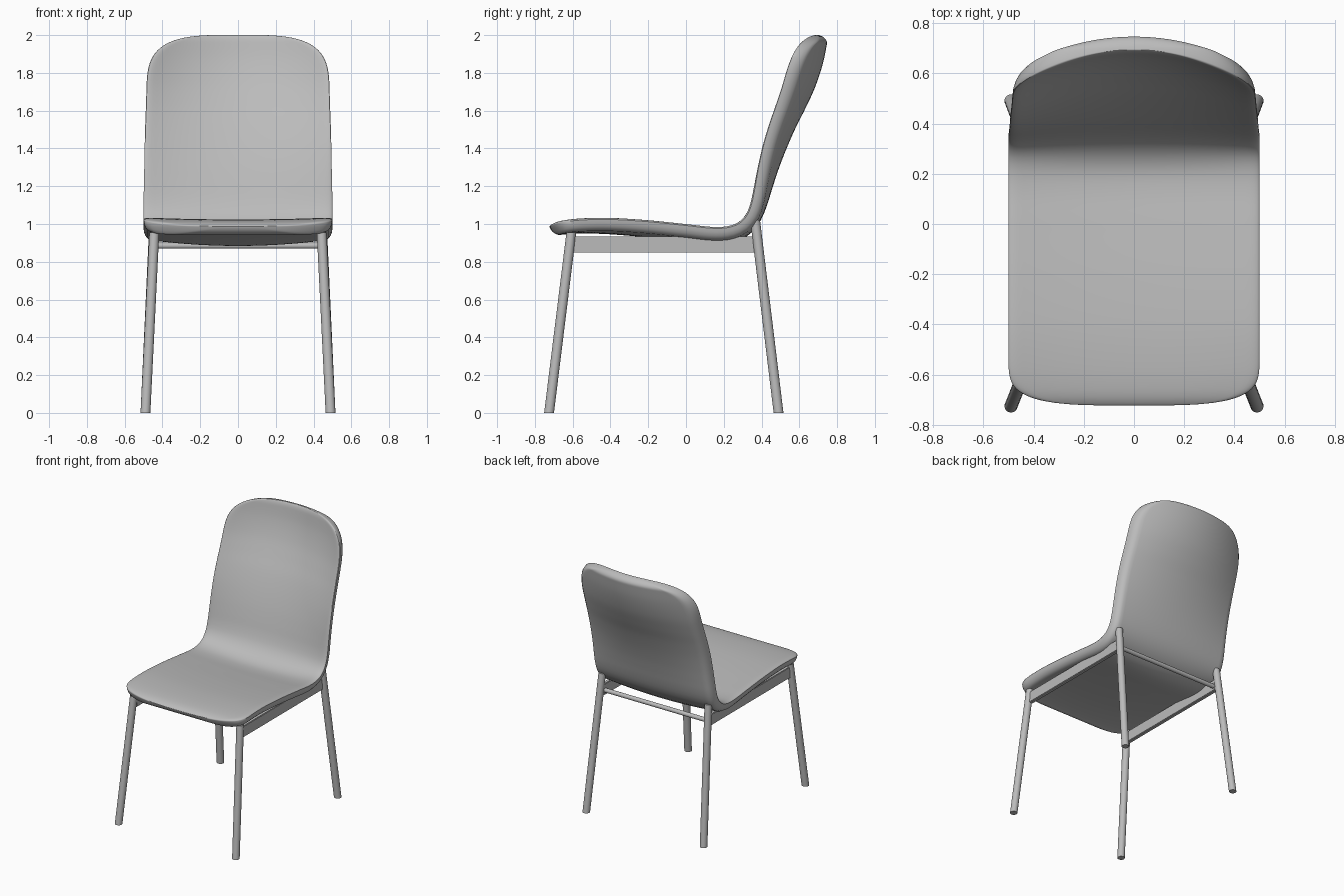
import bpy, bmesh, math
from mathutils import Vector

cube = bpy.data.objects.get("Cube")
if cube:
    bpy.data.objects.remove(cube)

grey = bpy.data.materials.new("plain grey")
grey.use_nodes = True
COLOUR = (0.5, 0.5, 0.5, 1)
grey.diffuse_color = COLOUR
grey.node_tree.nodes["Principled BSDF"].inputs["Base Color"].default_value = COLOUR


def finish(name, bm):
    bmesh.ops.remove_doubles(bm, verts=bm.verts, dist=1e-5)
    bmesh.ops.recalc_face_normals(bm, faces=bm.faces)
    mesh = bpy.data.meshes.new(name)
    bm.to_mesh(mesh)
    bm.free()
    mesh.materials.append(grey)
    obj = bpy.data.objects.new(name, mesh)
    bpy.context.collection.objects.link(obj)
    bpy.ops.object.select_all(action='DESELECT')
    obj.select_set(True)
    bpy.context.view_layer.objects.active = obj
    bpy.ops.object.shade_smooth_by_angle(angle=math.radians(40))


# Side profile of the seat edge: y, z, backward bulge, downward dish, half width
PROFILE = [Vector(p) for p in (
    (-.726, .995, 0, 0, .5), (-.66, 1.018, 0, .004, .5), (-.55, 1.031, 0, .008, .5),
    (-.4, 1.034, 0, .012, .5), (-.2, 1.022, 0, .015, .5), (0, 1.002, 0, .018, .5),
    (.13, .988, 0, .02, .5), (.215, .99, 0, .02, .5), (.278, 1.012, .005, .012, .5),
    (.32, 1.06, .015, .004, .5), (.343, 1.13, .025, 0, .5), (.358, 1.21, .035, 0, .498),
    (.376, 1.31, .05, 0, .496), (.4, 1.42, .068, 0, .494), (.431, 1.53, .085, 0, .491),
    (.466, 1.64, .105, 0, .487), (.499, 1.75, .122, 0, .484), (.525, 1.87, .135, 0, .482),
    (.546, 2.003, .14, 0, .48))]


def catmull(a, b, c, d, t):
    return (b * 2 + (c - a) * t + (a * 2 - b * 5 + c * 4 - d) * t ** 2
            + (b * 3 - a - c * 3 + d) * t ** 3) / 2


def dense_path(points, steps=40):
    ext = [points[0] * 2 - points[1]] + points + [points[-1] * 2 - points[-2]]
    path = [catmull(*ext[i:i + 4], k / steps)
            for i in range(len(points) - 1) for k in range(steps)]
    return path + [points[-1]]


PATH = dense_path(PROFILE)
LENGTHS = [0.0]
for p, q in zip(PATH, PATH[1:]):
    LENGTHS.append(LENGTHS[-1] + math.hypot(q[0] - p[0], q[1] - p[1]))
TOTAL = LENGTHS[-1]


def sample(s):
    i = next((k for k in range(1, len(LENGTHS)) if LENGTHS[k] >= s), len(LENGTHS) - 1)
    f = (s - LENGTHS[i - 1]) / (LENGTHS[i] - LENGTHS[i - 1])
    a, b = PATH[i - 1], PATH[i]
    tangent = Vector((b[0] - a[0], b[1] - a[1])).normalized()
    return a.lerp(b, f), tangent


def rounded(d, radius, power):
    t = max(0.0, min(1.0, d / radius))
    return max(0.0, 1 - (1 - t) ** power) ** (1 / power)


def seat_and_back(thickness=.068, crown=.01, rows=120, cols=32):
    """One curved shell: gently crowned front face and a full, rounded rim."""
    bm = bmesh.new()
    rings = []
    n = 2 * cols
    for i in range(rows + 1):
        s = TOTAL * (.5 - .5 * math.cos(math.pi * i / rows))
        (y, z, bulge, dish, width), tan = sample(s)
        half = width * rounded(s, .2, 3.6) * rounded(TOTAL - s, .32, 3.5)
        end = rounded(min(s, TOTAL - s), .04, 2)
        ring = []
        for k in range(n):
            front = k < cols
            u = (2 * k / cols - 1) if front else (3 - 2 * k / cols)
            v = math.sin(math.pi / 2 * u)
            x = half * v
            inner = 1 - (x / .5) ** 2
            fill = end * rounded((1 - abs(v)) * half, .04, 2)
            if front:
                depth = crown * (1 - fill)
            else:
                depth = crown + fill * (thickness - crown) + end * dish * (1 - v * v) * .7
            ring.append(bm.verts.new((x, y + bulge * inner + tan.y * depth,
                                      z - dish * inner - tan.x * depth)))
        rings.append(ring)
    for a, b in zip(rings, rings[1:]):
        for k in range(n):
            bm.faces.new((a[k], a[(k + 1) % n], b[(k + 1) % n], b[k]))
    bmesh.ops.dissolve_degenerate(bm, edges=bm.edges, dist=1e-6)
    finish("seat_and_back", bm)


def rod(name, start, end, radius):
    """Round bar; upright bars are sheared so their ends stay level."""
    start, end = Vector(start), Vector(end)
    bm = bmesh.new()
    bmesh.ops.create_cone(bm, cap_ends=True, segments=32, radius1=radius,
                          radius2=radius, depth=1)
    upright = abs(end.z - start.z) > .5
    turn = (end - start).to_track_quat('Z', 'Y')
    for v in bm.verts:
        ring = Vector((v.co.x, v.co.y, 0))
        v.co = (start if v.co.z < 0 else end) + (ring if upright else turn @ ring)
    finish(name, bm)


def rail(name, x, y0, y1, z0, z1, width):
    bm = bmesh.new()
    bmesh.ops.create_cube(bm, size=1)
    for v in bm.verts:
        v.co = (x + v.co.x * width, (y0 + y1) / 2 + v.co.y * (y1 - y0),
                (z0 + z1) / 2 + v.co.z * (z1 - z0))
    bmesh.ops.bevel(bm, geom=bm.edges[:], offset=.004, segments=2, affect='EDGES')
    finish(name, bm)


seat_and_back()

# Legs and rails, mirrored left and right
for side, sign in (("left", 1), ("right", -1)):
    rod("front_leg_" + side, (sign * .49, -.725, 0), (sign * .443, -.607, .955), .026)
    rod("rear_leg_" + side, (sign * .49, .49, 0), (sign * .443, .366, 1.02), .026)
    rail("side_rail_" + side, sign * .44, -.6, .37, .85, .935, .03)

rod("rear_crossbar", (-.44, .355, .885), (.44, .355, .885), .016)
